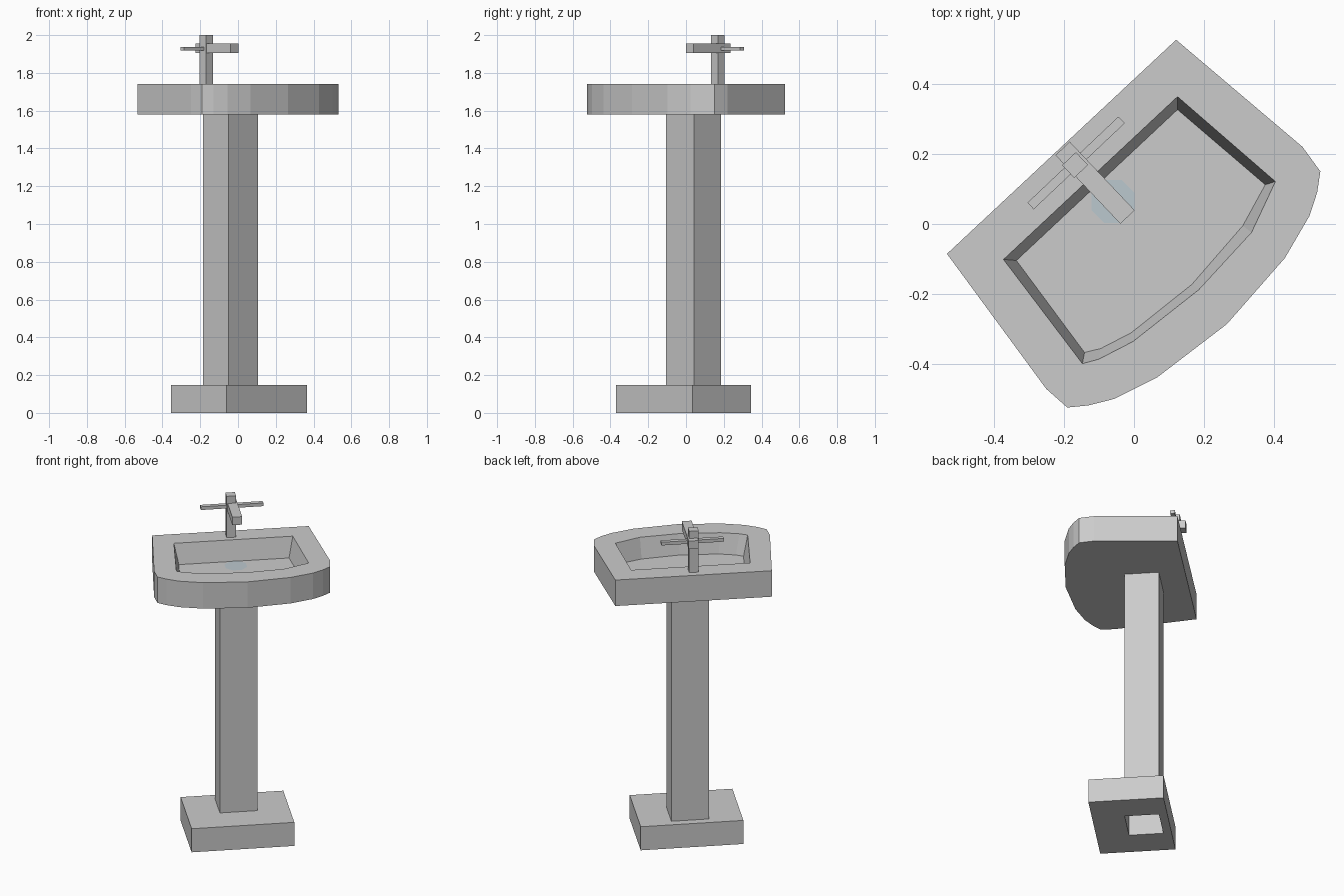
import bpy, bmesh, math
from mathutils import Matrix, Vector

if "Cube" in bpy.data.objects:
    bpy.data.objects.remove(bpy.data.objects["Cube"])

TURN = math.radians(43.4)  # the whole sink is turned about z


def finish(name, bm):
    bmesh.ops.recalc_face_normals(bm, faces=bm.faces)
    mesh = bpy.data.meshes.new(name)
    bm.to_mesh(mesh)
    bm.free()
    ob = bpy.data.objects.new(name, mesh)
    bpy.context.collection.objects.link(ob)
    return ob


def ring(bm, points, z):
    return [bm.verts.new((x, y, z)) for x, y in points]


def walls(bm, a, b):
    n = len(a)
    for i in range(n):
        j = (i + 1) % n
        bm.faces.new((a[i], a[j], b[j], b[i]))


def fill_between(bm, outer, inner):
    edges = []
    for loop in (outer, inner):
        for i, v in enumerate(loop):
            w = loop[(i + 1) % len(loop)]
            edges.append(bm.edges.get((v, w)) or bm.edges.new((v, w)))
    bmesh.ops.triangle_fill(bm, edges=edges, use_beauty=True, normal=(0, 0, 1))


def rectangle(cx, cy, length, width):
    rot = Matrix.Rotation(TURN, 2)
    out = []
    for sx, sy in ((-1, -1), (1, -1), (1, 1), (-1, 1)):
        p = rot @ Vector((sx * length / 2, sy * width / 2))
        out.append((cx + p.x, cy + p.y))
    return out


def block(name, cx, cy, length, width, z0, z1):
    bm = bmesh.new()
    pts = rectangle(cx, cy, length, width)
    low, high = ring(bm, pts, z0), ring(bm, pts, z1)
    walls(bm, low, high)
    bm.faces.new(low)
    bm.faces.new(high)
    return finish(name, bm)


# Foot block, open where the hollow column passes through
column_pts = rectangle(-0.04, 0.04, 0.216, 0.195)
foot_pts = rectangle(0.005, -0.0125, 0.587, 0.428)
bm = bmesh.new()
levels = []
for z in (0, 0.147):
    o, i = ring(bm, foot_pts, z), ring(bm, column_pts, z)
    walls(bm, o, i)
    levels.append(o)
walls(bm, *levels)
finish("foot", bm)

# Hollow column
bm = bmesh.new()
walls(bm, ring(bm, column_pts, 0), ring(bm, column_pts, 1.58))
finish("column", bm)

# Basin with bowed front and sunken bowl
outline = [(-0.533, -0.085), (-0.25, -0.47), (-0.19, -0.523), (-0.13, -0.517),
           (-0.055, -0.498), (0.065, -0.438), (0.265, -0.285), (0.43, -0.097),
           (0.50, 0.023), (0.522, 0.09), (0.531, 0.15), (0.48, 0.22), (0.12, 0.525)]
bowl_rim = [(-0.372, -0.101), (-0.147, -0.398), (-0.10, -0.385), (-0.003, -0.335),
            (0.185, -0.187), (0.335, -0.024), (0.403, 0.121), (0.124, 0.363)]
bowl_floor = [(-0.335, -0.104), (-0.141, -0.366), (-0.095, -0.355), (-0.008, -0.31),
              (0.165, -0.172), (0.31, -0.005), (0.374, 0.112), (0.124, 0.326)]
bm = bmesh.new()
low, high = ring(bm, outline, 1.58), ring(bm, outline, 1.742)
rim, floor = ring(bm, bowl_rim, 1.742), ring(bm, bowl_floor, 1.62)
walls(bm, low, high)
walls(bm, rim, floor)
bm.faces.new(low)
bm.faces.new(floor)
fill_between(bm, high, rim)
finish("basin", bm)

# Drain disc
bm = bmesh.new()
bm.faces.new(ring(bm, [(-0.06 + 0.066 * math.cos((k + 0.5) * math.pi / 4),
                        0.064 + 0.066 * math.sin((k + 0.5) * math.pi / 4))
                       for k in range(8)], 1.623))
drain = finish("drain", bm)
mat = bpy.data.materials.new("pale_blue")
mat.diffuse_color = (0.5, 0.58, 0.62, 1)
mat.use_nodes = True
mat.node_tree.nodes["Principled BSDF"].inputs["Base Color"].default_value = mat.diffuse_color
drain.data.materials.append(mat)

# Tap: post, spout and cross handle
block("tap_post", -0.168, 0.168, 0.054, 0.05, 1.742, 2.0)
block("tap_spout", -0.111, 0.1175, 0.056, 0.269, 1.905, 1.955)
block("tap_handle", -0.165, 0.174, 0.357, 0.026, 1.918, 1.938)
